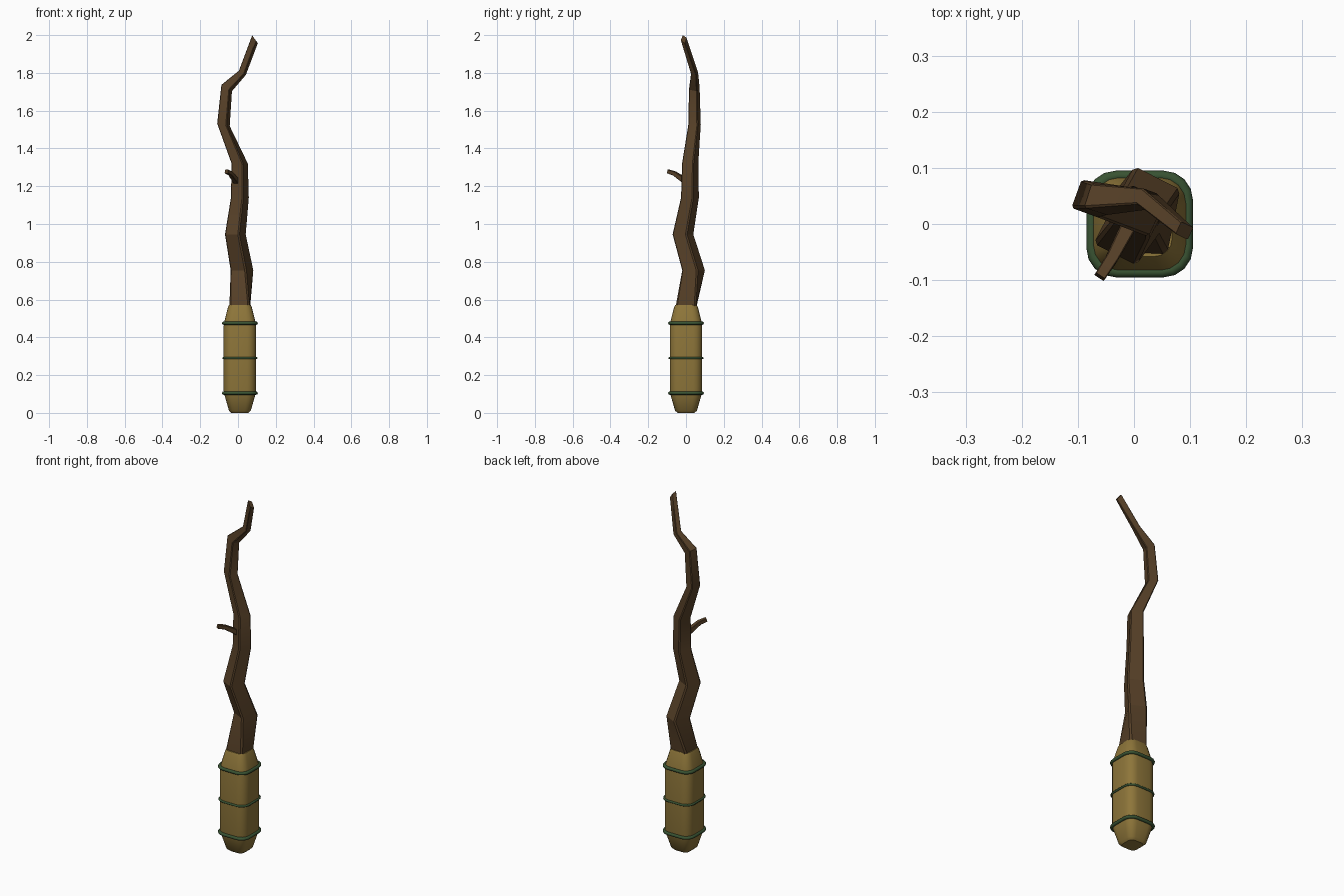
import bpy, bmesh
from math import cos, sin, pi, radians
from mathutils import Vector

cube = bpy.data.objects.get("Cube")
if cube:
    bpy.data.objects.remove(cube, do_unlink=True)


def material(name, color):
    m = bpy.data.materials.new(name)
    m.use_nodes = True
    m.diffuse_color = (*color, 1)
    m.node_tree.nodes["Principled BSDF"].inputs["Base Color"].default_value = (*color, 1)
    return m


WOOD = material("dark brown wood", (0.095, 0.052, 0.021))
GRIP = material("ochre wrap", (0.27, 0.18, 0.042))
CORD = material("green cord", (0.04, 0.085, 0.032))


def loft(name, rings, mat, closed=False, angle=30):
    """Skin a list of equal-sized point rings, capping the ends unless closed."""
    bm = bmesh.new()
    loops = [[bm.verts.new(p) for p in ring] for ring in rings]
    n = len(loops[0])
    pairs = list(zip(loops, loops[1:])) + ([(loops[-1], loops[0])] if closed else [])
    for a, b in pairs:
        for i in range(n):
            j = (i + 1) % n
            bm.faces.new((a[i], a[j], b[j], b[i]))
    if not closed:
        bm.faces.new(loops[0][::-1])
        bm.faces.new(loops[-1])
    bmesh.ops.recalc_face_normals(bm, faces=bm.faces)
    mesh = bpy.data.meshes.new(name)
    bm.to_mesh(mesh)
    bm.free()
    mesh.materials.append(mat)
    obj = bpy.data.objects.new(name, mesh)
    bpy.context.collection.objects.link(obj)
    bpy.ops.object.select_all(action="DESELECT")
    obj.select_set(True)
    bpy.context.view_layer.objects.active = obj
    bpy.ops.object.shade_smooth_by_angle(angle=radians(angle))
    return obj


def rounded_square(half, radius, steps):
    """2D outline of a square with rounded corners."""
    pts = []
    for k in range(4):
        a0 = k * pi / 2
        c = (half - radius) * 2 ** 0.5
        cx, cy = c * cos(a0 + pi / 4), c * sin(a0 + pi / 4)
        for s in range(steps + 1):
            a = a0 + s / steps * pi / 2
            pts.append((cx + radius * cos(a), cy + radius * sin(a)))
    return pts


# Crooked shaft: centre x, y, z, half side, turn in degrees, slope of the ring
joints = [
    (0.010, 0.002, 0.50, 0.054, 0, 0),
    (0.010, 0.002, 0.57, 0.053, -3, 0),
    (0.021, 0.040, 0.755, 0.047, -27, 0),
    (-0.014, -0.016, 0.945, 0.043, -27, 0),
    (0.010, 0.021, 1.14, 0.037, -27, 0),
    (0.009, 0.022, 1.32, 0.034, -25, 0),
    (-0.077, 0.045, 1.525, 0.027, -20, -0.2),
    (-0.060, 0.044, 1.72, 0.023, -18, -0.6),
    (0.023, 0.045, 1.80, 0.015, -20, -0.6),
    (0.090, -0.012, 1.978, 0.012, -25, -1.35),
]
rings = []
for x, y, z, half, turn, slope in joints:
    t = radians(turn)
    ring = []
    for u, v in rounded_square(half, half * 0.16, 1):
        dx, dy = u * cos(t) - v * sin(t), u * sin(t) + v * cos(t)
        ring.append((x + dx, y + dy, z + slope * dx))
    rings.append(ring)
loft("shaft", rings, WOOD)

# Side twig: square rings set across the path direction
path = [Vector(p) for p in ((0, 0.015, 1.215), (-0.04, -0.062, 1.268), (-0.061, -0.094, 1.278))]
rings = []
for i, (p, half) in enumerate(zip(path, (0.015, 0.011, 0.010))):
    d = (path[min(i + 1, 2)] - path[max(i - 1, 0)]).normalized()
    side = d.cross(Vector((0, 0, 1))).normalized()
    up = side.cross(d)
    rings.append([p + side * u + up * v for u, v in rounded_square(half, half * 0.16, 1)])
loft("side_twig", rings, WOOD)

# Wrapped grip: half width at each height
CX = 0.01
profile = [(0, 0.045), (0.012, 0.058), (0.10, 0.083), (0.12, 0.086),
           (0.46, 0.086), (0.48, 0.083), (0.56, 0.063), (0.57, 0.058)]
loft("grip", [[(CX + u, v, z) for u, v in rounded_square(h, h * 0.55, 4)]
              for z, h in profile], GRIP, angle=35)

# Cords tied around the grip
for name, z, half, tube in (("lower_cord", 0.105, 0.086, 0.009),
                            ("middle_cord", 0.29, 0.087, 0.006),
                            ("upper_cord", 0.475, 0.086, 0.009)):
    rings = []
    for k in range(8):
        a = k * pi / 4
        h = half + tube * cos(a)
        rings.append([(CX + u, v, z + tube * sin(a)) for u, v in rounded_square(h, h * 0.55, 4)])
    loft(name, rings, CORD, closed=True, angle=60)
